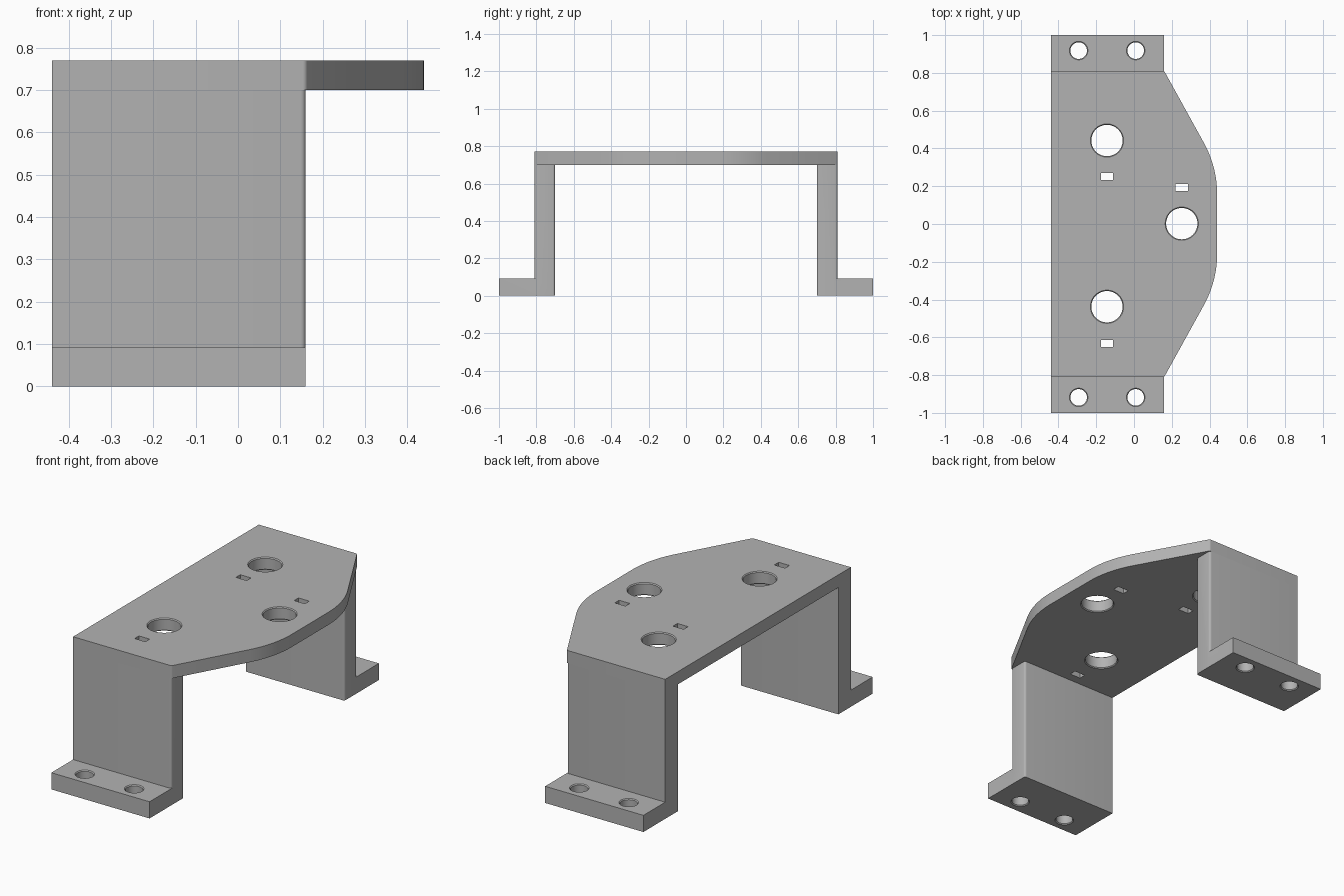
import bpy, bmesh
from math import sin, cos, tan, atan2, pi
from mathutils import Vector

if "Cube" in bpy.data.objects:
    bpy.data.objects.remove(bpy.data.objects["Cube"], do_unlink=True)

X0, X1, XT = -0.44, 0.16, 0.44        # back edge, leg edge, bulge tip
Y_IN, Y_OUT, Y_END = 0.70, 0.81, 1.0  # leg inside, leg outside, foot end
Z_FOOT, Z_LOW, Z_TOP = 0.092, 0.70, 0.77
ROUND, CHAMFER = 0.012, 0.005

metal = bpy.data.materials.new("plain_grey")
metal.use_nodes = True
GREY = (0.45, 0.45, 0.45, 1)
metal.diffuse_color = GREY
metal.node_tree.nodes["Principled BSDF"].inputs["Base Color"].default_value = GREY


def make_object(name, bm):
    bmesh.ops.recalc_face_normals(bm, faces=bm.faces)
    mesh = bpy.data.meshes.new(name)
    bm.to_mesh(mesh)
    bm.free()
    mesh.materials.append(metal)
    obj = bpy.data.objects.new(name, mesh)
    bpy.context.collection.objects.link(obj)
    return obj


def prism(name, outline, z0, z1):
    bm = bmesh.new()
    face = bm.faces.new([bm.verts.new((x, y, z0)) for x, y in outline])
    top = bmesh.ops.extrude_face_region(bm, geom=[face])["geom"]
    verts = [v for v in top if isinstance(v, bmesh.types.BMVert)]
    bmesh.ops.translate(bm, verts=verts, vec=(0, 0, z1 - z0))
    return make_object(name, bm)


def rect(xa, xb, ya, yb):
    return [(xa, ya), (xb, ya), (xb, yb), (xa, yb)]


def fillet(before, corner, after, radius, steps):
    """Points of an arc that rounds one corner of an outline."""
    p = Vector(corner)
    a = (Vector(before) - p).normalized()
    b = (Vector(after) - p).normalized()
    half = a.angle(b) / 2
    mid = p + (a + b).normalized() * radius / sin(half)
    start = p + a * radius / tan(half) - mid
    end = p + b * radius / tan(half) - mid
    turn = atan2(start.cross(end), start.dot(end))
    points = []
    for i in range(steps + 1):
        t = turn * i / steps
        points.append((mid.x + start.x * cos(t) - start.y * sin(t),
                       mid.y + start.x * sin(t) + start.y * cos(t)))
    return points


def boolean(target, tool, operation):
    mod = target.modifiers.new(operation.title(), "BOOLEAN")
    mod.operation, mod.object, mod.solver = operation, tool, "EXACT"
    bpy.context.view_layer.objects.active = target
    bpy.ops.object.modifier_apply(modifier=mod.name)
    bpy.data.objects.remove(tool, do_unlink=True)


def drill(target, x, y, radius, z0, z1):
    """Round through hole with a small chamfer on both rims."""
    wide, over = radius + 2 * CHAMFER, CHAMFER
    profile = [(wide, z0 - over), (radius, z0 + over), (radius, z1 - over), (wide, z1 + over)]
    n = 48
    bm = bmesh.new()
    rings = [[bm.verts.new((x + r * cos(2 * pi * i / n), y + r * sin(2 * pi * i / n), z))
              for i in range(n)] for r, z in profile]
    for low, high in zip(rings, rings[1:]):
        for i in range(n):
            j = (i + 1) % n
            bm.faces.new((low[i], low[j], high[j], high[i]))
    bm.faces.new(rings[0])
    bm.faces.new(rings[-1])
    boolean(target, make_object("hole_cutter", bm), "DIFFERENCE")


# Top plate outline: one half, then its mirror image
corner, shoulder = (X1, Y_OUT), (XT, 0.303)
half = fillet((XT, 0), shoulder, corner, 0.56, 12)
half += fillet(shoulder, corner, (X0, Y_OUT), ROUND, 4)
half.append((X0, Y_OUT))
outline = half + [(x, -y) for x, y in reversed(half)]
bracket = prism("mounting_bracket", outline, Z_LOW, Z_TOP)

# Legs with rounded front edges, and square feet
for side in (-1, 1):
    y_in, y_out = side * Y_IN, side * Y_OUT
    leg = [(X0, y_in)]
    leg += fillet((X0, y_in), (X1, y_in), (X1, y_out), ROUND, 4)
    leg += fillet((X1, y_in), (X1, y_out), (X0, y_out), ROUND, 4)
    leg.append((X0, y_out))
    boolean(bracket, prism("leg", leg, 0, Z_LOW + 0.03), "UNION")
    foot = rect(X0, X1, side * (Y_IN + 0.03), side * Y_END)
    boolean(bracket, prism("foot", foot, 0, Z_FOOT), "UNION")

# Large plate holes, each with a small slot beside it
for x, y, slot_y in ((-0.143, 0.442, 0.252), (-0.143, -0.438, -0.632), (0.253, 0.002, 0.194)):
    drill(bracket, x, y, 0.083, Z_LOW, Z_TOP)
    slot = rect(x - 0.033, x + 0.033, slot_y - 0.019, slot_y + 0.019)
    boolean(bracket, prism("slot_cutter", slot, Z_LOW - 0.1, Z_TOP + 0.1), "DIFFERENCE")

# Bolt holes in the feet
for x in (-0.293, 0.009):
    for y in (-0.918, 0.918):
        drill(bracket, x, y, 0.044, 0, Z_FOOT)

bpy.ops.object.select_all(action="DESELECT")
bracket.select_set(True)
bpy.context.view_layer.objects.active = bracket
bpy.ops.object.shade_smooth_by_angle(angle=0.5)
